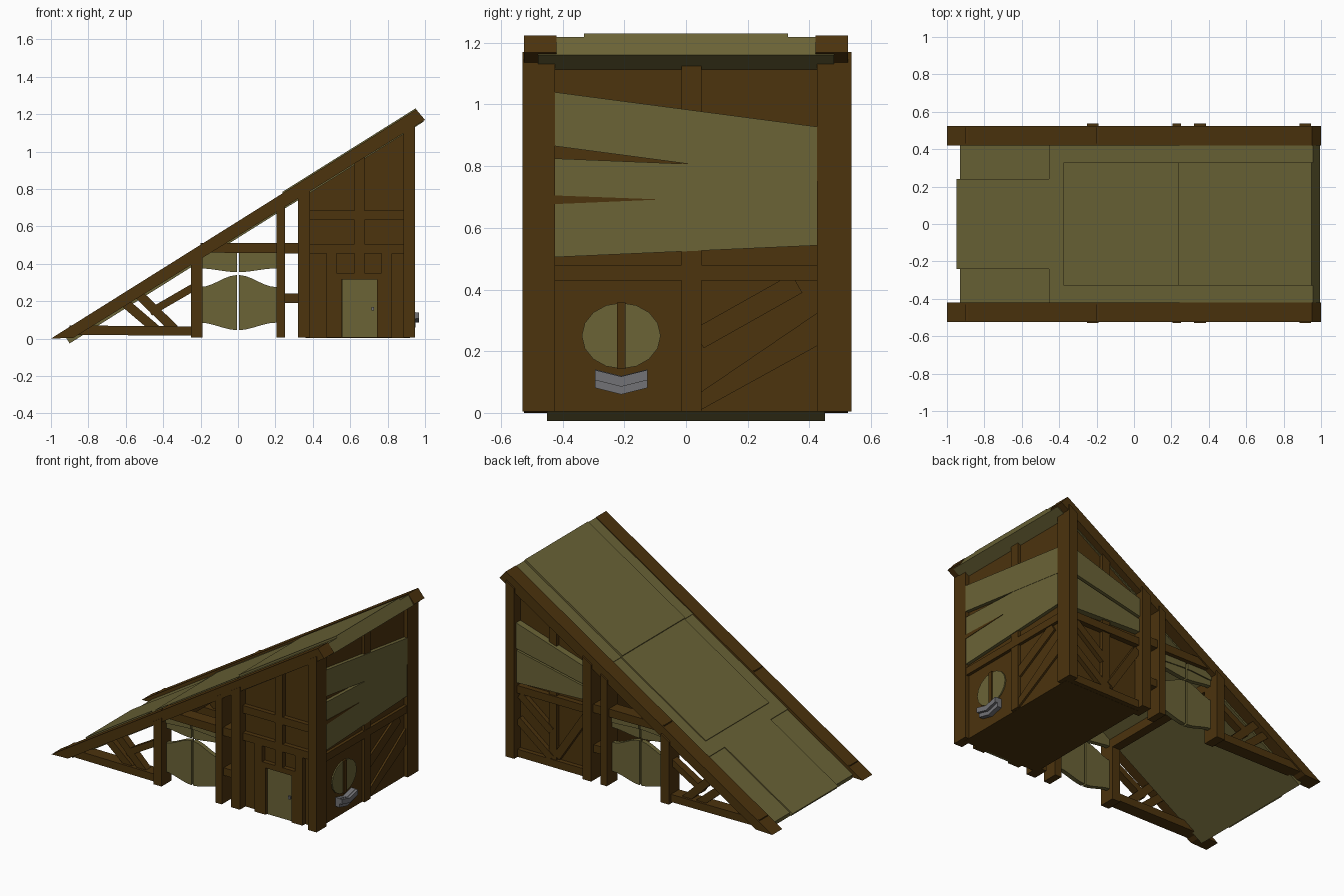
import bpy, bmesh, math
from mathutils import Vector

cube = bpy.data.objects.get("Cube")
if cube:
    bpy.data.objects.remove(cube)


def material(name, *rgb):
    made = bpy.data.materials.new(name)
    made.use_nodes = True
    made.diffuse_color = (*rgb, 1)
    made.node_tree.nodes["Principled BSDF"].inputs["Base Color"].default_value = (*rgb, 1)
    return made


TIMBER = material("dark timber", .072, .033, .004)
PLANK = material("olive planks", .145, .125, .037)
METAL = material("grey metal", .17, .17, .18)


def prism(name, outline, axis, start, end, mat=TIMBER):
    """Extrude an outline along an axis; y takes (x, z) points and x takes (y, z) points."""
    bm = bmesh.new()

    def ring(depth):
        return [bm.verts.new((u, depth, v) if axis == "y" else (depth, u, v)) for u, v in outline]

    near, far = ring(start), ring(end)
    bm.faces.new(near)
    bm.faces.new(reversed(far))
    for i in range(len(outline)):
        bm.faces.new((near[i - 1], far[i - 1], far[i], near[i]))
    bmesh.ops.recalc_face_normals(bm, faces=bm.faces)
    mesh = bpy.data.meshes.new(name)
    bm.to_mesh(mesh)
    bm.free()
    mesh.materials.append(mat)
    bpy.context.collection.objects.link(bpy.data.objects.new(name, mesh))


class Wall:
    """A wall plane that carries timbers and boards in relief, between two corner posts."""

    def __init__(self, name, axis, sign, depth, left, right):
        self.name, self.axis, self.sign, self.depth = name, axis, sign, depth
        self.left, self.right = left, right

    def panel(self, name, outline, relief=.04, mat=TIMBER, sunk=.01):
        inner, outer = self.depth - sunk, self.depth + relief
        prism(self.name + "_" + name, outline, self.axis, self.sign * inner, self.sign * outer, mat)

    def quad(self, name, left, right, bottom, top, **style):
        """Board with its own bottom and top height at each end."""
        self.panel(name, [(left, bottom[0]), (right, bottom[1]), (right, top[1]), (left, top[0])], **style)

    def rail(self, name, z, width=.05, **style):
        low, high = z - width / 2, z + width / 2
        self.quad(name, self.left, self.right, (low, low), (high, high), **style)

    def stud(self, name, u, top, width=.055, bottom=.005, **style):
        self.quad(name, u - width / 2, u + width / 2, (bottom, bottom), (top, top), **style)

    def brace(self, name, start, end, width=.05, **style):
        start, end = Vector(start), Vector(end)
        side = (end - start).orthogonal().normalized() * width / 2
        self.panel(name, [start + side, end + side, end - side, start - side], **style)

    def crooked_board(self, name, bottom, top, relief):
        self.quad(name, self.left, self.right, bottom, top, relief=relief, mat=PLANK)


def roof(x):
    return .627 * (x + 1)


def roof_board(name, start, end, top, thick, half_width):
    """Sloping board with ends cut square to the slope."""
    normal = Vector((-.627, 1)).normalized()
    a, b = (Vector((x, roof(x))) for x in (start, end))
    low = top - thick
    outline = [a + normal * top, b + normal * top, b + normal * low, a + normal * low]
    prism(name, outline, "y", -half_width, half_width, PLANK)


# Ramp roof boards, layered from the toe to the high end
TOE, STEP, SEAM, HIGH = -.94, -.46, .24, .953
roof_board("roof_base", TOE, HIGH, -.02, .055, .45)
roof_board("roof_lower_middle", TOE - .015, STEP, -.012, .02, .24)
roof_board("roof_middle", STEP, SEAM, -.012, .03, .43)
roof_board("roof_upper", SEAM, HIGH, -.006, .07, .48)
roof_board("roof_panel_low", STEP + .08, SEAM, -.004, .03, .33)
roof_board("roof_panel_high", SEAM, HIGH, .007, .03, .33)

# Left and right edge of each upright, and the gateway between two of them
POSTS = {"outer_gate_post": (-.25, -.19), "inner_gate_post": (.205, .252),
         "inner_house_post": (.32, .385), "corner_post": (.885, .947)}
GATE = POSTS["inner_gate_post"][0]
GAP = .006


def gate_leaf(wall, name, side, bottom, top, relief):
    """Plank leaf; bottom and top are each an outer height and the rise towards the centre."""
    xs = [GAP + (GATE - GAP) * i / 6 for i in range(7)]

    def edge(height, rise):
        return [(side * x, height + rise * (1 + math.cos(math.pi * x / GATE)) / 2) for x in xs]

    wall.panel(name, edge(*bottom) + edge(*top)[::-1], relief=relief, mat=PLANK)


# Both long sides share rafters, posts, bracing and the gateway
front = Wall("front", "y", -1, .46, .38, .89)
back = Wall("back", "y", 1, .46, .38, .89)
for wall in (front, back):
    toe = [(-1, 0), (HIGH, roof(HIGH)), (1, roof(1) - .085), (-.88, .004)]
    wall.panel("rafter", toe, relief=.065, sunk=.04)
    for name, (x, end) in POSTS.items():
        wall.quad(name, x, end, (.005, .005), (roof(x) - .05, roof(end) - .05),
                  relief=.07 if wall is front else .076, sunk=.035)
    wall.quad("sill_beam", -.9, -.22, (.02, .015), (.07, .065), relief=.055, sunk=.03)
    wall.brace("long_brace", (-.22, .285), (-.47, .14), .04)
    wall.brace("steep_brace", (-.53, .235), (-.34, .05))
    wall.brace("toe_brace", (-.61, .195), (-.44, .05))
    wall.quad("lintel", -.2, .33, (.46, .455), (.51, .51), relief=.055, sunk=.03)
    wall.quad("tie_block", .24, .33, (.19, .19), (.24, .24), relief=.05, sunk=.03)
    for side in (-1, 1):
        gate_leaf(wall, "swing_door", side, (.085, -.04), (.275, .065), .02)
        gate_leaf(wall, "gate_header", side, (.375, -.02), (.465, 0), .02)
        gate_leaf(wall, "gate_header_trim", side, (.41, .01), (.465, 0), .028)

# Beam joining the outer gate posts under the roof
prism("gate_cross_beam", [(-.25, .36), (-.19, .36), (-.19, .42), (-.25, .42)], "y", -.45, .45)

# House body, closed below and cut to the roof
body = [(x, roof(x) - .06) for x in (.92, .36)]
prism("house_body", [(.36, .004), (.92, .004)] + body, "y", -.47, .47)

# Front framing and door
front.rail("upper_rail", .66)
front.rail("middle_rail", .48)
front.stud("tall_stud", .65, .98, bottom=.35)
front.stud("left_stud", .5, .46)
front.stud("right_stud", .795, .46)
for x in (.54, .755):
    front.stud("door_jamb", x, .35, width=.025)
front.stud("door_head", .65, .35, width=.23, bottom=.315)
front.stud("door", .65, .315, width=.19, relief=.025, mat=PLANK)
front.stud("door_handle", .72, .17, width=.013, bottom=.15, relief=.035, mat=METAL)

# Back framing and crooked boards
back.rail("middle_rail", .455, relief=.045)
back.rail("sill", .03)
back.stud("tall_stud", .63, 1, relief=.035)
back.brace("lower_brace", (.64, .06), (.885, .25))
back.brace("upper_brace", (.64, .24), (.87, .42))
back.brace("steep_brace", (.39, .4), (.6, .08))
back.crooked_board("upper_board", (.62, .73), (.74, .9), .055)
back.crooked_board("lower_board", (.52, .5), (.605, .715), .05)

# House end: framing, crooked boards and a dark split in the lower board
end = Wall("end", "x", 1, .91, -.425, .425)
end.rail("middle_rail", .455, relief=.03)
end.stud("tall_stud", .018, 1.13, width=.065, relief=.028)
end.quad("lower_brace", .04, end.right, (.005, .217), (.062, .324), relief=.023)
end.brace("upper_brace", (.04, .24), (.36, .42), .07, relief=.023)
end.crooked_board("upper_board", (.865, .752), (1.04, .928), .034)
end.crooked_board("lower_board", (.505, .543), (.825, .79), .032)
end.panel("board_split", [(end.left, .677), (-.08, .692), (end.left, .705)], relief=.035)

# Round window with a centre bar
WINDOW = -.21
angles = [i * math.pi / 8 for i in range(16)]
oval = [(WINDOW + .128 * math.cos(a), .25 + .107 * math.sin(a)) for a in angles]
end.panel("round_window", oval, relief=.018, mat=PLANK)
end.stud("window_bar", WINDOW, .358, width=.028, bottom=.142, relief=.025)


# Metal tray below the window
def chevron(bottom, top, half=.085):
    offsets = (-half, 0, half)
    lower = [(WINDOW + o, bottom + abs(o) / 4) for o in offsets]
    upper = [(WINDOW + o, top + abs(o) / 4) for o in offsets]
    return lower + upper[::-1]


end.panel("metal_tray", chevron(.06, .12), mat=METAL)
end.panel("tray_lip", chevron(.085, .118), relief=.058, mat=METAL)
